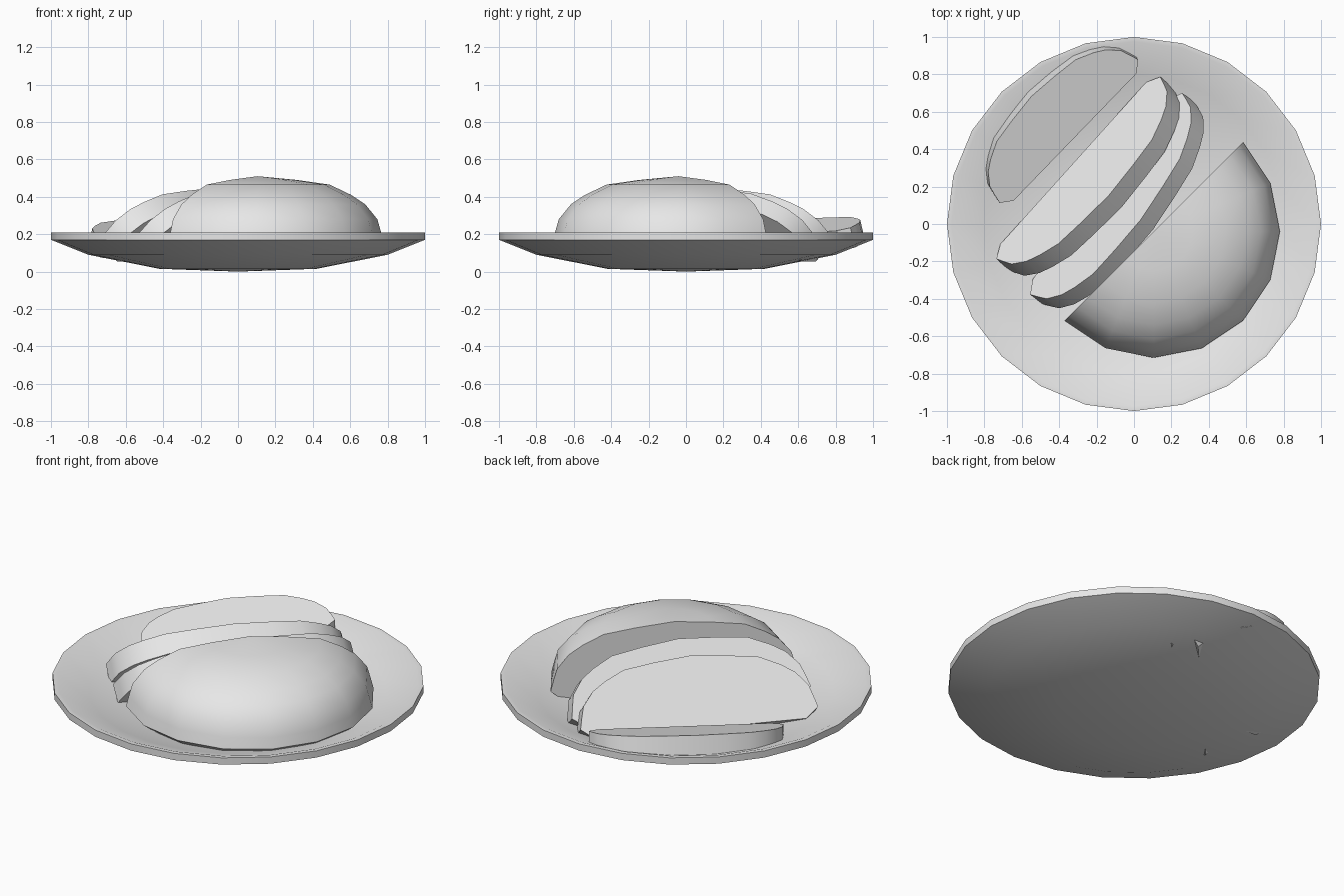
import bpy, bmesh
from math import sin, cos, radians, pi
from mathutils import Matrix, Vector

cube = bpy.data.objects.get("Cube")
if cube:
    bpy.data.objects.remove(cube)

grey = bpy.data.materials.new("light_grey")
grey.use_nodes = True
grey.diffuse_color = (0.8, 0.8, 0.8, 1)
grey.node_tree.nodes["Principled BSDF"].inputs["Base Color"].default_value = (0.8, 0.8, 0.8, 1)


def finish(name, bm, matrix=Matrix()):
    """Turn a bmesh into a smooth-shaded object with sharp edges kept."""
    bmesh.ops.recalc_face_normals(bm, faces=bm.faces)
    bm.transform(matrix)
    mesh = bpy.data.meshes.new(name)
    bm.to_mesh(mesh)
    bm.free()
    mesh.materials.append(grey)
    obj = bpy.data.objects.new(name, mesh)
    bpy.context.collection.objects.link(obj)
    bpy.ops.object.select_all(action="DESELECT")
    obj.select_set(True)
    bpy.context.view_layer.objects.active = obj
    bpy.ops.object.shade_smooth_by_angle(angle=radians(35))


def lathe(profile, start, sweep, steps):
    """Spin a radius/height profile about the z axis."""
    bm = bmesh.new()
    verts = [bm.verts.new((r * cos(start), r * sin(start), z)) for r, z in profile]
    edges = [bm.edges.new(pair) for pair in zip(verts, verts[1:])]
    bmesh.ops.spin(bm, geom=verts + edges, cent=(0, 0, 0), axis=(0, 0, 1),
                   angle=sweep, steps=steps)
    bmesh.ops.remove_doubles(bm, verts=bm.verts, dist=0.0005)
    return bm


# Shallow round plate
finish("plate", lathe([(0, 0), (0.42, 0.015), (0.8, 0.09), (1, 0.17), (1, 0.21),
                       (0.975, 0.21), (0.8, 0.14), (0.42, 0.06), (0, 0.045)],
                      0, 2 * pi, 24))

# Half of the domed loaf, closed by its flat cut face
loaf_profile = [(0, 0.42), (0.21, 0.4), (0.385, 0.375), (0.5, 0.32), (0.575, 0.27),
                (0.64, 0.19), (0.66, 0.12), (0.675, 0.06), (0.6, 0)]
loaf = lathe(loaf_profile + [(0, 0)], radians(-135), pi, 8)
bmesh.ops.holes_fill(loaf, edges=[e for e in loaf.edges if e.is_boundary])
finish("loaf", loaf, Matrix.Translation((0.105, -0.04, 0.09)))


def slice_of_loaf(name, base, turn, lean, size, thickness, roll=0):
    """Extrude the loaf section and lean it back from its base line."""
    bm = bmesh.new()
    outline = loaf_profile + [(-r, z) for r, z in reversed(loaf_profile[1:])]
    face = bm.faces.new([bm.verts.new((x * size, y * size, 0)) for x, y in outline])
    side = bmesh.ops.extrude_face_region(bm, geom=[face], use_keep_orig=True)["geom"]
    for v in side:
        if isinstance(v, bmesh.types.BMVert):
            v.co.z = thickness
    a, b = radians(turn), radians(lean)
    along = Vector((cos(a), sin(a), roll)).normalized()
    up = Vector((sin(a) * sin(b), -cos(a) * sin(b), cos(b)))
    up = (up - along * up.dot(along)).normalized()
    axes = Matrix((along, up, along.cross(up))).transposed().to_4x4()
    finish(name, bm, Matrix.Translation(base) @ axes)


# Two leaning slices and a small end slice lying almost flat
slice_of_loaf("middle_slice", (-0.18, 0.185, 0.13), 53, 40, 1.0, 0.11)
slice_of_loaf("outer_slice", (-0.325, 0.325, 0.13), 48, 39, 0.97, 0.12)
slice_of_loaf("end_slice", (-0.315, 0.465, 0.195), 226, 74, 0.79, 0.11, -0.05)
